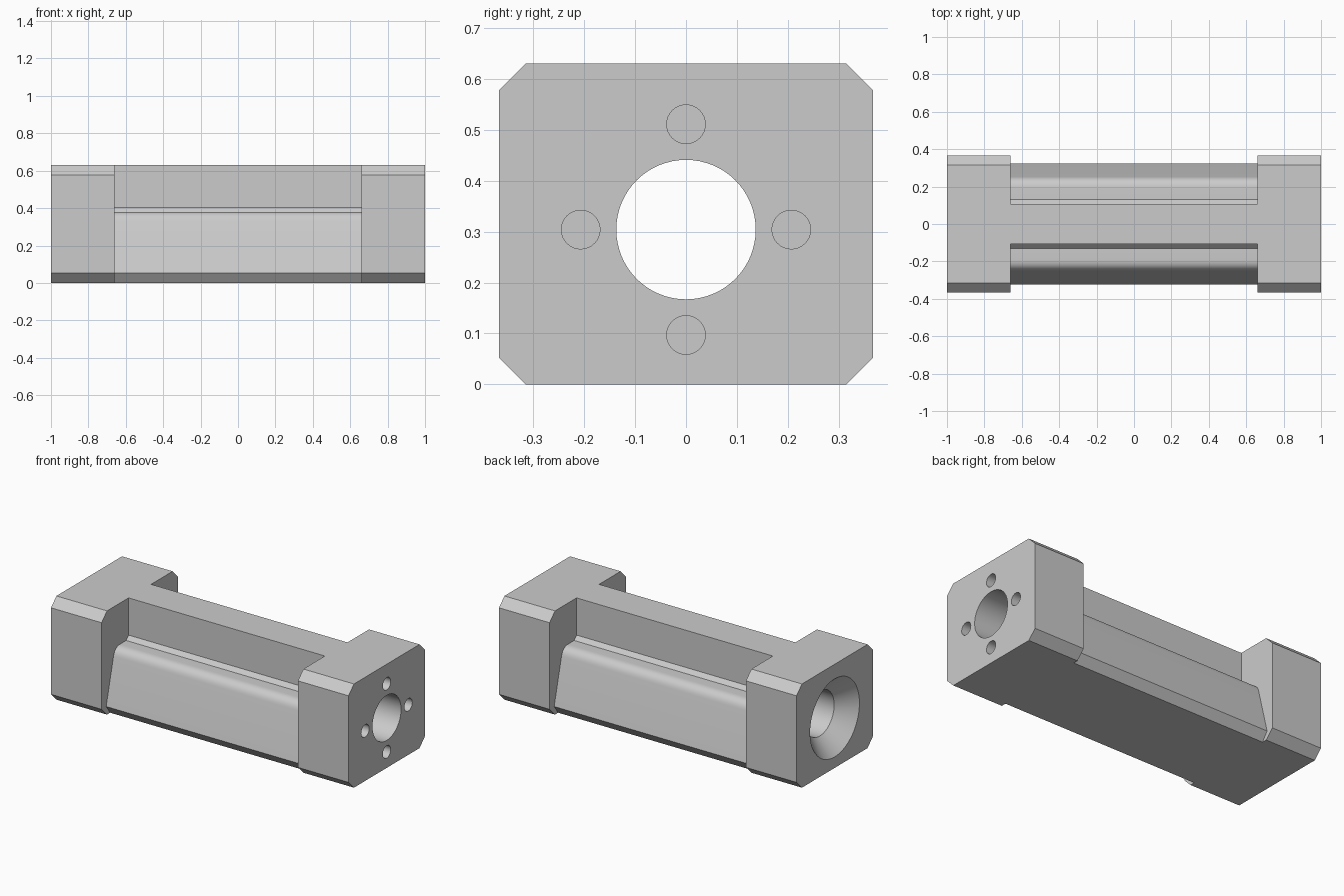
import bpy
import bmesh
import math
from mathutils import Vector

cube = bpy.data.objects.get("Cube")
if cube:
    bpy.data.objects.remove(cube, do_unlink=True)

grey = bpy.data.materials.new("plain grey")
grey.use_nodes = True
grey.diffuse_color = (0.6, 0.6, 0.6, 1)
grey.node_tree.nodes["Principled BSDF"].inputs["Base Color"].default_value = (0.6, 0.6, 0.6, 1)

AXIS_Z = 0.304   # height of the bore axis
HEIGHT = 0.63


def loft(name, sections):
    """Closed solid through matching (x, outline) sections."""
    bm = bmesh.new()
    rings = [[bm.verts.new((x, y, z)) for y, z in outline] for x, outline in sections]
    for a, b in zip(rings, rings[1:]):
        for i in range(len(a)):
            j = (i + 1) % len(a)
            bm.faces.new((a[i], a[j], b[j], b[i]))
    bm.faces.new(rings[0])
    bm.faces.new(rings[-1])
    bmesh.ops.recalc_face_normals(bm, faces=bm.faces)
    mesh = bpy.data.meshes.new(name)
    bm.to_mesh(mesh)
    bm.free()
    mesh.materials.append(grey)
    obj = bpy.data.objects.new(name, mesh)
    bpy.context.collection.objects.link(obj)
    return obj


def circle(r, y=0.0, z=AXIS_Z, n=64):
    return [(y + r * math.cos(math.tau * i / n), z + r * math.sin(math.tau * i / n))
            for i in range(n)]


def cut(target, cutter):
    """Subtract the cutter and discard it."""
    mod = target.modifiers.new("cut", 'BOOLEAN')
    mod.operation = 'DIFFERENCE'
    mod.solver = 'EXACT'
    mod.object = cutter
    cutter.hide_render = True
    bpy.context.view_layer.objects.active = target
    bpy.ops.object.modifier_apply(modifier=mod.name)
    bpy.data.objects.remove(cutter, do_unlink=True)


# Chamfered block, full length
w, c = 0.367, 0.052
half = [(w - c, 0), (w, c), (w, HEIGHT - c), (w - c, HEIGHT)]
outline = half + [(-y, z) for y, z in reversed(half)]
block = loft("guide_block", [(-1, outline), (1, outline)])

# Side recesses leave a narrow upper web above a wider, rounded lower body
start, corner, end = Vector((0.19, 0.38)), Vector((0.24, 0.38)), Vector((0.2526, 0.33))
shoulder = []
for i in range(9):
    t = i / 8
    shoulder.append(tuple(start * (1 - t) ** 2 + corner * 2 * t * (1 - t) + end * t * t))
recess = ([(0.108, 0.7), (0.108, 0.404), (0.131, 0.38)] + shoulder
          + [(0.323, 0.052), (0.27, -0.02), (0.5, -0.02), (0.5, 0.7)])
for side in (1, -1):
    shape = [(side * y, z) for y, z in recess]
    cut(block, loft("recess_cutter", [(-0.66, shape), (0.66, shape)]))

# Through bore with a conical mouth at the right end
cut(block, loft("bore_cutter", [(-1.02, circle(0.257)), (-0.9, circle(0.137)),
                                (1.02, circle(0.137))]))

# Four blind screw holes around the bore at the left end
for k in range(4):
    a = k * math.pi / 2
    hole = circle(0.038, 0.207 * math.cos(a), AXIS_Z + 0.207 * math.sin(a), 32)
    cut(block, loft("screw_hole_cutter", [(0.8, hole), (1.02, hole)]))

# Smooth the round surfaces, keep the edges sharp
bpy.ops.object.select_all(action='DESELECT')
block.select_set(True)
bpy.context.view_layer.objects.active = block
bpy.ops.object.shade_smooth_by_angle(angle=math.radians(25))
